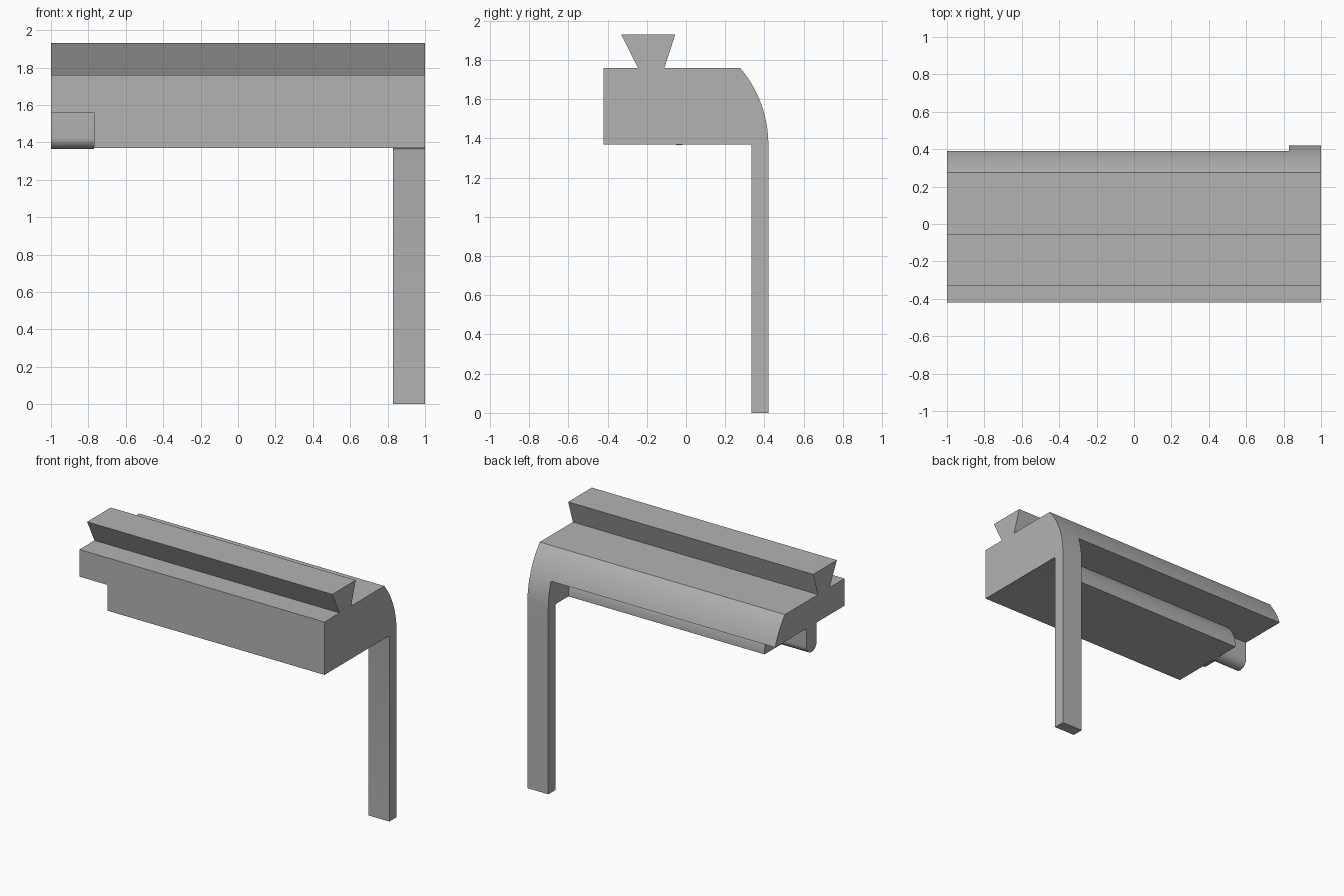
import bpy, bmesh, math

cube = bpy.data.objects.get("Cube")
if cube:
    bpy.data.objects.remove(cube, do_unlink=True)

grey = bpy.data.materials.new("plain grey")
grey.use_nodes = True
colour = (0.45, 0.45, 0.45, 1)
grey.diffuse_color = colour
grey.node_tree.nodes["Principled BSDF"].inputs["Base Color"].default_value = colour


def arc(cy, cz, r, start, end, steps=16):
    """Points on a circle in the y-z plane, angles in degrees."""
    angles = [math.radians(start + (end - start) * i / steps) for i in range(steps + 1)]
    return [(cy + r * math.cos(a), cz + r * math.sin(a)) for a in angles]


def prism(name, outline, x0, x1):
    """Extrude a y-z outline along x."""
    bm = bmesh.new()
    face = bm.faces.new([bm.verts.new((x0, y, z)) for y, z in outline])
    swept = bmesh.ops.extrude_face_region(bm, geom=[face])["geom"]
    bmesh.ops.translate(bm, vec=(x1 - x0, 0, 0),
                        verts=[g for g in swept if isinstance(g, bmesh.types.BMVert)])
    bmesh.ops.recalc_face_normals(bm, faces=bm.faces)
    mesh = bpy.data.meshes.new(name)
    bm.to_mesh(mesh)
    bm.free()
    mesh.materials.append(grey)
    ob = bpy.data.objects.new(name, mesh)
    bpy.context.collection.objects.link(ob)
    return ob


def combine(target, tool, operation):
    """Apply a boolean and drop the tool object."""
    mod = target.modifiers.new(operation.title(), 'BOOLEAN')
    mod.operation, mod.solver, mod.object = operation, 'EXACT', tool
    bpy.context.view_layer.objects.active = target
    bpy.ops.object.modifier_apply(modifier=mod.name)
    bpy.data.objects.remove(tool, do_unlink=True)


front, back, under, ledge, top = -0.42, 0.42, 1.37, 1.56, 1.76

# Full section: block, rounded back, leg and dovetail rail
r_back = 0.60
sweep = math.degrees(math.asin((top - under) / r_back))
section = [(front, under)]
section += arc(0.323, under - 0.012, 0.012, 90, 0, 4)
section += [(0.335, 0), (back, 0)]
section += arc(back - r_back, under, r_back, 0, sweep)
section += [(-0.11, top), (-0.055, 1.93), (-0.33, 1.93), (-0.245, top), (front, top)]
body = prism("rail_block_with_leg", section, -1, 1)

# Undercut behind the block, leaving the leg at one end
r_groove = 0.265
sweep = math.degrees(math.asin((ledge - under) / r_groove))
undercut = [(0.185, -0.1)] + arc(0.185 - r_groove, under, r_groove, 0, sweep)
undercut += [(0.6, ledge), (0.6, -0.1)]
combine(body, prism("undercut_cutter", undercut, -1.1, 0.83), 'DIFFERENCE')

# Notch at the other end
notch = [(-0.6, 1), (0.6, 1), (0.6, ledge), (-0.6, ledge)]
combine(body, prism("notch_cutter", notch, -1.1, -0.77), 'DIFFERENCE')

# Round-bottomed lug hanging in the notch
lug = [(-0.095, ledge + 0.05)] + arc(-0.035, 1.425, 0.06, 180, 360) + [(0.025, ledge + 0.05)]
combine(body, prism("end_lug", lug, -1, -0.77), 'UNION')

bpy.ops.object.select_all(action='DESELECT')
body.select_set(True)
bpy.context.view_layer.objects.active = body
bpy.ops.object.shade_smooth_by_angle(angle=math.radians(25))
